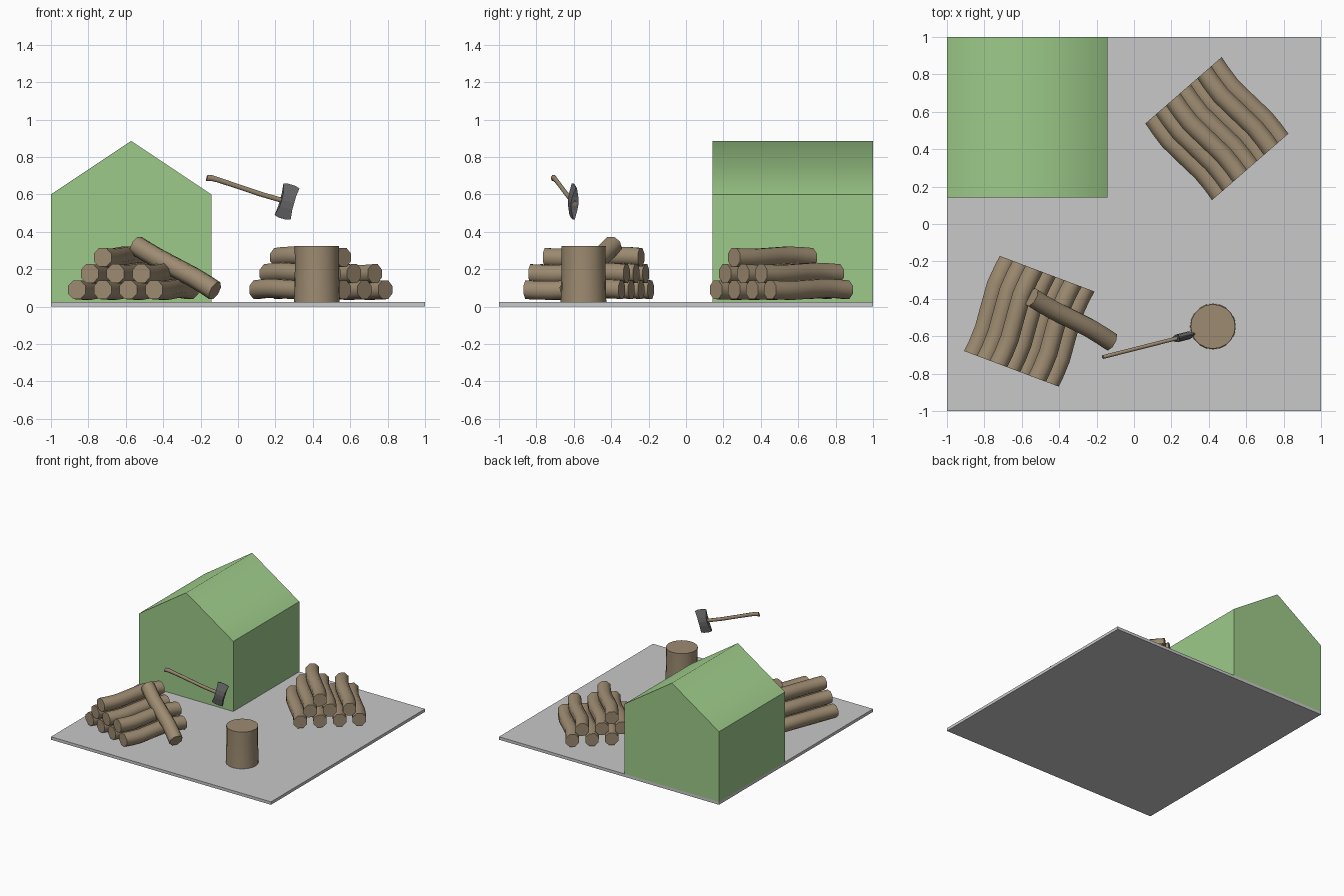
import bpy, bmesh, math
from mathutils import Matrix, Vector

if "Cube" in bpy.data.objects:
    bpy.data.objects.remove(bpy.data.objects["Cube"])


def material(name, rgb):
    m = bpy.data.materials.new(name)
    m.diffuse_color = (*rgb, 1)
    m.use_nodes = True
    m.node_tree.nodes["Principled BSDF"].inputs["Base Color"].default_value = m.diffuse_color
    return m


GREY = material("ground_grey", (0.58, 0.58, 0.58))
GREEN = material("house_green", (0.337, 0.59, 0.25))
BROWN = material("wood_brown", (0.337, 0.258, 0.165))
STEEL = material("axe_steel", (0.15, 0.15, 0.155))


def loft(name, rings, mat, matrix=Matrix(), smooth=True):
    """Skin a list of point rings, with flat capped ends."""
    bm = bmesh.new()
    rows = [[bm.verts.new(p) for p in ring] for ring in rings]
    n = len(rows[0])
    for a, b in zip(rows, rows[1:]):
        for i in range(n):
            j = (i + 1) % n
            bm.faces.new((a[i], a[j], b[j], b[i])).smooth = smooth
    bm.faces.new(rows[0])
    bm.faces.new(rows[-1])
    bmesh.ops.recalc_face_normals(bm, faces=bm.faces[:])
    me = bpy.data.meshes.new(name)
    bm.to_mesh(me)
    bm.free()
    me.materials.append(mat)
    ob = bpy.data.objects.new(name, me)
    ob.matrix_world = matrix
    bpy.context.collection.objects.link(ob)
    return ob


def turn(sides, phase=0.0):
    return [(math.cos(a), math.sin(a)) for a in
            (2 * math.pi * (i + phase) / sides for i in range(sides))]


# ground slab
FLOOR = 0.024
loft("ground", [[(x, y, z) for x, y in ((-1, -1), (1, -1), (1, 1), (-1, 1))]
                for z in (0, FLOOR)], GREY, smooth=False)

# house: gabled profile extruded along y, roof shaded softly over the ridge
X0, X1 = -1.0, -0.143
gable = [(X0, FLOOR), (X1, FLOOR), (X1, 0.6), ((X0 + X1) / 2, 0.886), (X0, 0.6)]
house = loft("house", [[(x, y, z) for x, z in gable] for y in (0.143, 1.0)],
             GREEN, smooth=False)
for p in house.data.polygons:
    p.use_smooth = 0.3 < p.normal.z < 0.95

# chopping block
loft("chopping_block", [[(r * c, r * s, z) for c, s in turn(20)] for r, z in
                        ((0.122, FLOOR), (0.120, 0.10), (0.118, 0.22), (0.119, 0.325))],
     BROWN, Matrix.Translation((0.422, -0.548, 0)))

# logs: wavy eight-sided cylinders along local y
LOG = 0.543
WAVE = [(0, 0, 0), (0.12, 0.006, -0.003), (0.27, 0.008, -0.004), (0.5, -0.004, 0.002),
        (0.72, -0.014, 0.008), (0.88, -0.008, 0.005), (1, 0, 0)]


def log(name, matrix, bend=1.0):
    rings = [[(bend * dx + 0.054 * c, (t - 0.5) * LOG, bend * dz + 0.054 * s)
              for c, s in turn(8, 0.5)] for t, dx, dz in WAVE]
    loft(name, rings, BROWN, matrix)


# two wood piles: rows of four, three and one
for pile, x, y, angle in (("front_pile", -0.56, -0.52, -20.6), ("back_pile", 0.443, 0.51, 41)):
    base = Matrix.Translation((x, y, 0)) @ Matrix.Rotation(math.radians(angle), 4, 'Z')
    for row, count in enumerate((4, 3, 1)):
        for k in range(count):
            spot = ((k + row / 2 - 1.5) * 0.147, 0, 0.09 + row * 0.0865)
            log(f"{pile}_log_{row}_{k}", base @ Matrix.Translation(spot))

# loose log leaning on the front pile
high, low = Vector((-0.54, -0.395, 0.325)), Vector((-0.13, -0.625, 0.088))
lean = (low - high).to_track_quat('Y', 'Z').to_matrix().to_4x4()
log("leaning_log", Matrix.Translation((high + low) / 2) @ lean, 0.5)

# axe frame: local x along the handle, y through the thickness, z along the blades
axe = (Matrix.Translation((0.262, -0.603, 0.561))
       @ Matrix.Rotation(math.radians(14.2), 4, 'Z')
       @ Matrix.Rotation(math.radians(16.2), 4, 'Y'))

# axe handle with a slight curve
path = [(-0.460, -0.001, 0.018), (-0.435, 0.005, 0.017), (-0.40, 0.006, 0.015),
        (-0.30, 0.003, 0.014), (-0.15, -0.002, 0.014), (0.038, 0, 0.014)]
loft("axe_handle", [[(x, 0.011 * c, z + h * s) for c, s in turn(8, 0.5)]
                    for x, z, h in path], BROWN, axe)

# double-bladed axe head, half profile mirrored
half = [(0.094, 0.022, 0.002), (0.087, 0.045, 0.004), (0.035, 0.036, 0.017)]
blade = ([(-z, w, t) for z, w, t in half] + [(0, 0.035, 0.021)] + half[::-1])
loft("axe_head", [[(-w, -t, z), (w, -t, z), (w, t, z), (-w, t, z)]
                  for z, w, t in blade], STEEL, axe, smooth=False)
